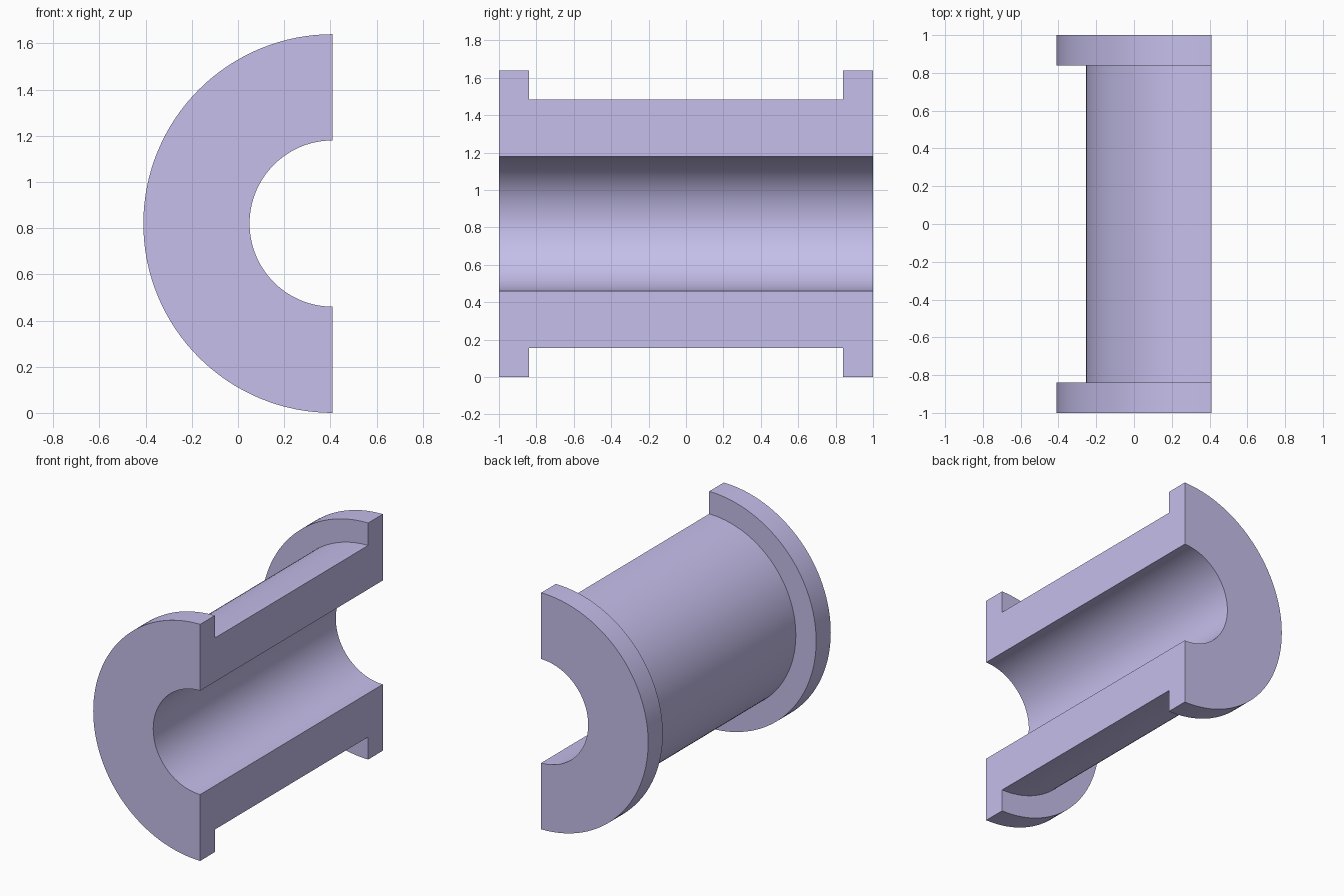
import bpy, bmesh, math

if "Cube" in bpy.data.objects:
    bpy.data.objects.remove(bpy.data.objects["Cube"])

AXIS_X, AXIS_Z = 0.41, 0.82           # centre line of the bore, runs along y
R_FLANGE, R_BARREL, R_BORE = 0.82, 0.664, 0.36
HALF_LEN, FLANGE_Y = 1.0, 0.84
SEGMENTS = 64

# Half of the wall section (y, radius), mirrored to the other end
half = [(-HALF_LEN, R_BORE), (-HALF_LEN, R_FLANGE),
        (-FLANGE_Y, R_FLANGE), (-FLANGE_Y, R_BARREL)]
profile = half + [(-y, r) for y, r in reversed(half)]

# Flanged half sleeve: section swept through half a turn, closed by its cut faces
bm = bmesh.new()
start = [bm.verts.new((AXIS_X, y, AXIS_Z + r)) for y, r in profile]
edges = [bm.edges.new((a, b)) for a, b in zip(start, start[1:] + start[:1])]
spun = bmesh.ops.spin(bm, geom=start + edges, cent=(AXIS_X, 0, AXIS_Z),
                      axis=(0, 1, 0), angle=-math.pi, steps=SEGMENTS)
end_edges = [g for g in spun["geom_last"] if isinstance(g, bmesh.types.BMEdge)]
for loop in (edges, end_edges):
    bmesh.ops.contextual_create(bm, geom=loop)
bmesh.ops.recalc_face_normals(bm, faces=bm.faces[:])

mesh = bpy.data.meshes.new("half_flanged_bushing")
bm.to_mesh(mesh)
bm.free()
bushing = bpy.data.objects.new("half_flanged_bushing", mesh)
bpy.context.collection.objects.link(bushing)

# Smooth curved walls, sharp rims
bpy.context.view_layer.objects.active = bushing
bushing.select_set(True)
bpy.ops.object.shade_smooth_by_angle(angle=math.radians(30))

# Lavender finish
lavender = bpy.data.materials.new("lavender")
lavender.diffuse_color = (0.56, 0.52, 0.83, 1)
lavender.use_nodes = True
lavender.node_tree.nodes["Principled BSDF"].inputs["Base Color"].default_value = lavender.diffuse_color
mesh.materials.append(lavender)
